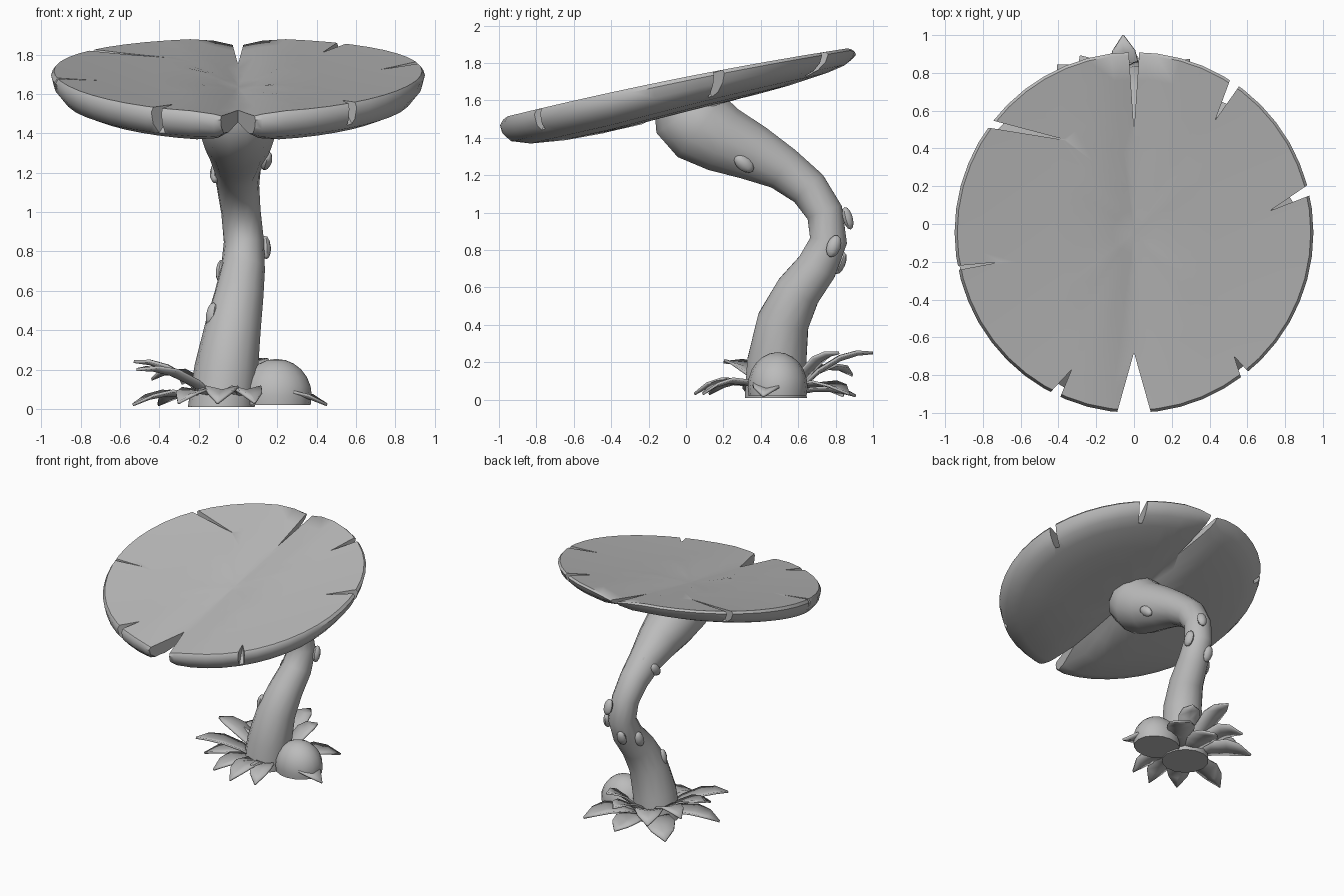
import bpy, bmesh, math
from mathutils import Vector, Matrix

if "Cube" in bpy.data.objects:
    bpy.data.objects.remove(bpy.data.objects["Cube"])

grey = bpy.data.materials.new("clay grey")
grey.diffuse_color = (0.5, 0.5, 0.5, 1)
grey.use_nodes = True
grey.node_tree.nodes["Principled BSDF"].inputs["Base Color"].default_value = grey.diffuse_color


def make(name, bm, angle=40):
    bmesh.ops.recalc_face_normals(bm, faces=bm.faces[:])
    me = bpy.data.meshes.new(name)
    bm.to_mesh(me)
    bm.free()
    ob = bpy.data.objects.new(name, me)
    bpy.context.collection.objects.link(ob)
    me.materials.append(grey)
    bpy.ops.object.select_all(action='DESELECT')
    ob.select_set(True)
    bpy.context.view_layer.objects.active = ob
    if angle:
        bpy.ops.object.shade_smooth_by_angle(angle=math.radians(angle))
    return ob


def skin(bm, rings, closed=True):
    """Join successive rings of vertices with quads."""
    n = len(rings[0])
    for a, b in zip(rings, rings[1:]):
        for i in range(n if closed else n - 1):
            j = (i + 1) % n
            bm.faces.new((a[i], a[j], b[j], b[i]))


# Tilted, creased cap: polar rings over the top, round the rim and back underneath
def cap_height(x, y, f):
    z = 1.675 + 0.2 * (y + 0.05) + 0.02 * f * f + 0.025 * x * x
    return z - 0.04 * max(0, 1 - abs(x) / 0.17)


def cap_point(f, a, under):
    x, y = 0.95 * f * math.cos(a), -0.045 + 0.955 * f * math.sin(a)
    thick = 0.17 - 0.07 * min(1, max(0, (y + 0.4) / 1.3))
    thick *= 0.35 + 0.65 * min(1, abs(x) / 0.14)
    return (x, y, cap_height(x, y, f) - thick * under)


bm = bmesh.new()
profile = [(0.12, 0), (0.25, 0), (0.45, 0), (0.65, 0), (0.85, 0), (0.985, 0), (1, 0.15),
           (0.985, 0.5), (0.94, 0.8), (0.85, 0.97), (0.65, 1.03), (0.45, 1.03),
           (0.25, 1), (0.12, 1)]
N = 48
rings = [[bm.verts.new(cap_point(f, 2 * math.pi * i / N, u)) for i in range(N)]
         for f, u in profile]
skin(bm, rings)
for ring, u in ((rings[0], 0), (rings[-1], 1)):
    c = bm.verts.new(cap_point(0, 0, u))
    for i in range(N):
        bm.faces.new((ring[i], ring[(i + 1) % N], c))
cap = make("cap", bm, 0)

# Splits in the rim: (rim x, rim y, tip x, tip y, half width at rim, depth at rim, at tip)
splits = [(0, -1.0, 0, -0.68, 0.09, 1, 1), (0, 0.91, 0, 0.5, 0.028, 0.4, 0.05),
          (0.53, 0.74, 0.43, 0.55, 0.028, 0.2, 0.02), (0.91, 0.17, 0.72, 0.07, 0.025, 0.2, 0.02),
          (0.60, -0.82, 0.53, -0.70, 0.03, 0.2, 0.02), (-0.42, -0.91, -0.33, -0.77, 0.03, 0.2, 0.03),
          (-0.95, -0.235, -0.70, -0.20, 0.012, 0.06, 0.004),
          (-0.74, 0.525, -0.34, 0.44, 0.02, 0.1, 0.004)]
bm = bmesh.new()
for rx, ry, tx, ty, w, deep, shallow in splits:
    rim, tip = Vector((rx, ry, 0)), Vector((tx, ty, 0))
    d = rim - tip
    side = Vector((-d.y, d.x, 0)).normalized() * w * 1.4
    out = tip + d * 1.4
    tri = [tip, out + side, out - side]
    z_tip, z_out = cap_height(tx, ty, 0.9) - shallow, cap_height(rx, ry, 1) - deep
    z_out += (z_out - z_tip) * 0.4
    low = [bm.verts.new((p.x, p.y, z)) for p, z in zip(tri, (z_tip, z_out, z_out))]
    high = [bm.verts.new((p.x, p.y, 2.4)) for p in tri]
    skin(bm, [low, high])
    bm.faces.new(low)
    bm.faces.new(high)
cutter = make("split_cutter", bm, 0)
cutter.hide_render = True
bpy.context.view_layer.objects.active = cap
cap.select_set(True)
mod = cap.modifiers.new("splits", 'BOOLEAN')
mod.operation, mod.solver, mod.object = 'DIFFERENCE', 'EXACT', cutter
bpy.ops.object.modifier_apply(modifier=mod.name)
bpy.data.objects.remove(cutter)
bpy.ops.object.select_all(action='DESELECT')
cap.select_set(True)
bpy.ops.object.shade_smooth_by_angle(angle=math.radians(45))

# Curved stem flaring into the cap: (x, y, z, radius)
path = [(-0.085, 0.48, 0.01, 0.17), (-0.06, 0.485, 0.2, 0.162), (-0.025, 0.52, 0.42, 0.142),
        (0.005, 0.60, 0.58, 0.125), (0.025, 0.70, 0.71, 0.112), (0.03, 0.762, 0.85, 0.102),
        (0.015, 0.742, 1.0, 0.1), (0, 0.655, 1.13, 0.108), (-0.005, 0.52, 1.235, 0.122),
        (0, 0.36, 1.32, 0.155), (0, 0.2, 1.39, 0.185), (0, 0.08, 1.46, 0.21),
        (0, 0.01, 1.535, 0.205), (0, -0.01, 1.60, 0.17)]
bm = bmesh.new()
rings = []
for k, (x, y, z, r) in enumerate(path):
    p, q = Vector(path[max(0, k - 1)][:3]), Vector(path[min(len(path) - 1, k + 1)][:3])
    t = (q - p).normalized() if k else Vector((0, 0, 1))
    u = Vector((1, 0, 0))
    v = t.cross(u).normalized()
    u = v.cross(t)
    rings.append([bm.verts.new(Vector((x, y, z)) + r * (u * math.cos(a) + v * math.sin(a)))
                  for a in (2 * math.pi * i / 14 for i in range(14))])
skin(bm, rings)
bm.faces.new(rings[0])
bm.faces.new(rings[-1])
make("stem", bm, 50)

# Small buds on the stem: (position, outward direction, tilt of the long axis)
buds = [((-0.135, 0.48, 0.48), (-1, -0.3, 0.2), 0), ((0.14, 0.79, 0.82), (1, 0.2, 0), -20),
        ((0.08, 0.865, 0.97), (0.3, 1, 0.3), 0), ((-0.01, 0.825, 0.73), (-0.1, 1, -0.4), 0),
        ((-0.085, 0.71, 0.70), (-1, 0.3, 0), 20), ((0.145, 0.31, 1.26), (1, 0, -0.3), 50),
        ((-0.03, 0.60, 1.28), (0, 0.7, 0.7), 0), ((-0.115, 0.55, 1.2), (-1, 0.1, 0), 40)]
for k, (p, n, tilt) in enumerate(buds):
    bm = bmesh.new()
    rot = Vector(n).to_track_quat('X', 'Z').to_matrix().to_4x4()
    m = (Matrix.Translation(p) @ rot @ Matrix.Rotation(math.radians(tilt), 4, 'X')
         @ Matrix.Diagonal((0.028, 0.038, 0.062, 1)))
    bmesh.ops.create_uvsphere(bm, u_segments=8, v_segments=6, radius=1, matrix=m)
    make(f"bud_{k + 1}", bm, 50)

# Rounded stone beside the stem
bm = bmesh.new()
bmesh.ops.create_uvsphere(bm, u_segments=16, v_segments=12, radius=1)
bmesh.ops.bisect_plane(bm, geom=bm.verts[:] + bm.edges[:] + bm.faces[:],
                       plane_co=(0, 0, -0.25), plane_no=(0, 0, -1), clear_outer=True)
bmesh.ops.holes_fill(bm, edges=[e for e in bm.edges if e.is_boundary])
for v in bm.verts:
    v.co = (0.195 + 0.18 * v.co.x, 0.49 + 0.16 * v.co.y, 0.067 + 0.187 * v.co.z)
make("stone", bm, 50)

# Rosette of pointed leaves: (direction, tip distance, tip height, arch, half width)
leaves = [(198, 0.52, 0.02, 0.06, 0.09), (235, 0.46, 0.03, 0.07, 0.09),
          (262, 0.46, 0.03, 0.08, 0.085), (287, 0.43, 0.03, 0.08, 0.08),
          (350, 0.50, 0.02, 0.06, 0.09), (48, 0.50, 0.03, 0.06, 0.1),
          (85, 0.41, 0.02, 0.03, 0.1), (137, 0.50, 0.02, 0.06, 0.11),
          (92, 0.50, 0.25, 0.07, 0.08), (62, 0.36, 0.25, 0.06, 0.08),
          (122, 0.46, 0.13, 0.10, 0.1), (178, 0.49, 0.24, 0.06, 0.08),
          (155, 0.44, 0.15, 0.10, 0.08), (212, 0.56, 0.20, 0.06, 0.08)]
for k, (deg, dist, tip, arch, width) in enumerate(leaves):
    a = math.radians(deg)
    d, s = Vector((math.cos(a), math.sin(a), 0)), Vector((-math.sin(a), math.cos(a), 0))
    bm = bmesh.new()
    rows = []
    for t, w in ((0, 0.4), (0.3, 0.85), (0.58, 1), (0.8, 0.75), (1, 0.03)):
        c = Vector((-0.04, 0.5, 0)) + d * (0.08 + (dist - 0.08) * t)
        c.z = 0.03 + (tip - 0.03) * t + arch * 4 * t * (1 - t) * 0.8
        rows.append([bm.verts.new(c + s * width * w * e + Vector((0, 0, 0.02 * w * abs(e))))
                     for e in (-1, 0, 1)])
    skin(bm, rows, closed=False)
    ob = make(f"leaf_{k + 1}", bm, 30)
    sol = ob.modifiers.new("thickness", 'SOLIDIFY')
    sol.thickness, sol.offset = 0.014, 0
